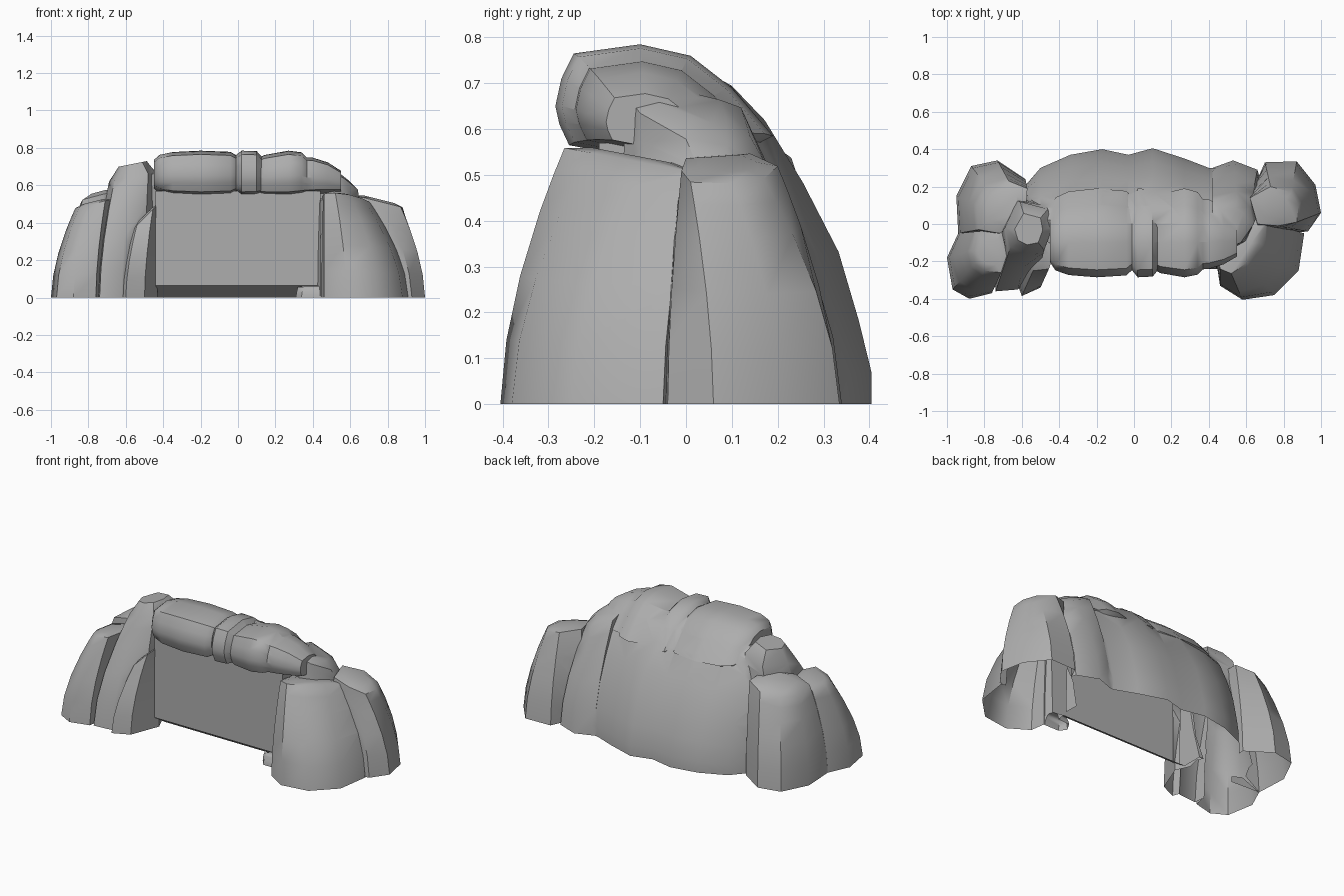
import bpy, bmesh, math
from mathutils import Vector

cube = bpy.data.objects.get("Cube")
if cube:
    bpy.data.objects.remove(cube, do_unlink=True)

stone = bpy.data.materials.new("grey_stone")
stone.use_nodes = True
GREY = (0.42, 0.42, 0.42, 1)
stone.diffuse_color = GREY
stone.node_tree.nodes["Principled BSDF"].inputs["Base Color"].default_value = GREY

BURIED = -.05   # parts run a little below ground and are trimmed at the end
parts = []


def loft(name, rings):
    """Closed solid skinned over a list of equal-length rings."""
    bm = bmesh.new()
    rows = [[bm.verts.new(p) for p in ring] for ring in rings]
    n = len(rows[0])
    for a, b in zip(rows, rows[1:]):
        for i in range(n):
            j = (i + 1) % n
            bm.faces.new((a[i], a[j], b[j], b[i]))
    bm.faces.new(rows[0][::-1])
    bm.faces.new(rows[-1])
    bmesh.ops.recalc_face_normals(bm, faces=bm.faces)
    mesh = bpy.data.meshes.new(name)
    bm.to_mesh(mesh)
    bm.free()
    mesh.materials.append(stone)
    obj = bpy.data.objects.new(name, mesh)
    bpy.context.collection.objects.link(obj)
    parts.append(obj)
    return obj


def rock(name, base, top, height, gx=0.0, gy=0.0, crown=0.012):
    """Boulder: base outline curving in to a tilted top outline and a raised crown."""
    base = [Vector(p) for p in base]
    top = [Vector(p) for p in top]
    mid = sum(top, Vector((0, 0))) / len(top)

    def tilt(p):
        return height + gx * (p.x - mid.x) + gy * (p.y - mid.y)

    rings = [[(b.x, b.y, BURIED) for b in base]]
    for t in (0, 0.25, 0.5, 0.75, 0.9, 1):
        ring = []
        for b, p in zip(base, top):
            q = b.lerp(p, t ** 1.7)
            ring.append((q.x, q.y, tilt(p) * t))
        rings.append(ring)
    inner = [mid.lerp(p, 0.6) for p in top]
    rings.append([(q.x, q.y, tilt(q) + crown) for q in inner])
    loft(name, rings)


# Right-hand boulders (-x side)
rock("right_outer_front_rock",
     [(-1, -.18), (-.97, -.35), (-.88, -.4), (-.76, -.37), (-.73, -.2), (-.73, -.06), (-.94, -.05)],
     [(-.87, -.14), (-.85, -.21), (-.8, -.25), (-.71, -.26), (-.68, -.17), (-.7, -.03), (-.84, -.04)],
     .5, gx=.25)
rock("right_outer_back_rock",
     [(-.94, -.05), (-.72, -.06), (-.58, .1), (-.58, .24), (-.73, .34), (-.87, .31), (-.95, .15)],
     [(-.83, -.03), (-.72, -.05), (-.58, .03), (-.57, .19), (-.67, .23), (-.78, .19), (-.84, .1)],
     .54, gx=.25, gy=-.1, crown=.025)
rock("right_tall_rock",
     [(-.76, -.1), (-.74, -.36), (-.62, -.35), (-.5, -.22), (-.45, 0), (-.55, .2), (-.7, .15)],
     [(-.69, -.02), (-.66, -.12), (-.58, -.16), (-.48, -.14), (-.44, -.03), (-.46, .08), (-.61, .12)],
     .645, gx=.2, crown=.07)
rock("right_jamb_rock",
     [(-.63, -.3), (-.6, -.385), (-.5, -.34), (-.43, -.16), (-.48, -.05), (-.62, -.15)],
     [(-.58, -.2), (-.54, -.25), (-.455, -.24), (-.425, -.15), (-.48, -.05), (-.56, -.1)],
     .42, gx=1)

# Left-hand boulders (+x side)
rock("left_front_rock",
     [(.44, -.2), (.46, -.33), (.58, -.405), (.75, -.38), (.88, -.25), (.91, -.05), (.68, 0), (.45, 0)],
     [(.45, -.17), (.46, -.24), (.52, -.265), (.6, -.21), (.67, -.1), (.71, .01), (.6, .05), (.47, .03)],
     .53, gy=-.19)
rock("left_outer_back_rock",
     [(.66, -.06), (.93, -.04), (1, .06), (.97, .21), (.87, .335), (.7, .33), (.62, .15)],
     [(.66, 0), (.77, -.01), (.87, .01), (.88, .1), (.84, .17), (.73, .2), (.62, .14)],
     .51, gx=-.25)
rock("left_tall_rock",
     [(.45, -.1), (.55, -.15), (.68, -.06), (.7, .15), (.66, .29), (.53, .34), (.42, .3)],
     [(.42, -.06), (.5, -.13), (.57, -.1), (.64, 0), (.62, .09), (.55, .14), (.42, .12)],
     .625, gx=-.45, gy=-.25, crown=.025)
rock("left_jamb_rock",
     [(.42, -.17), (.44, -.24), (.52, -.24), (.52, -.05), (.43, -.05)],
     [(.43, -.17), (.445, -.21), (.52, -.21), (.52, -.05), (.43, -.05)],
     .52)
rock("pebble",
     [(.31, -.2), (.34, -.24), (.46, -.24), (.46, -.14), (.34, -.15)],
     [(.32, -.2), (.35, -.22), (.46, -.22), (.46, -.16), (.35, -.17)],
     .055, crown=.006)

# Roof blocks: a shared cross-section, pinched at both ends of each block
section = [(-.1, .535), (-.255, .565), (-.276, .61), (-.285, .65), (-.272, .71), (-.245, .765),
           (-.1, .785), (.01, .76), (.1, .69), (.19, .585), (.1, .54)]


def roof_block(name, steps):
    """Steps are (x, section scale, drop)."""
    cy, cz = -.08, .66
    loft(name, [[(x, cy + (y - cy) * s, cz - drop + (z - cz) * s) for y, z in section]
                for x, s, drop in steps])


roof_block("roof_block_wide", [(-.45, .6, 0), (-.42, .82, 0), (-.35, .94, 0),
                               (-.2, 1, 0), (-.04, .95, 0), (0, .76, 0)])
roof_block("roof_block_narrow", [(-.01, .82, 0), (.02, 1, 0), (.1, .98, 0), (.13, .8, .01)])
roof_block("roof_block_middle", [(.11, .8, .015), (.14, .89, .01), (.27, 1, 0),
                                 (.34, .93, 0), (.37, .78, .01)])
roof_block("roof_block_end", [(.35, .8, .01), (.4, .78, .01), (.48, .66, .02), (.55, .46, .04)])

# Entrance panel with a lip sloping back to the ground
panel = [(-.19, .57), (-.19, .065), (-.09, 0), (-.013, BURIED), (.1, BURIED), (.1, .57)]
loft("entrance_panel", [[(x, y, z) for y, z in panel] for x in (-.44, .44)])

# Back shell: one slope profile swept across stations of (x, front, back, top)
slope = [(0, .95), (.29, .985), (.45, .92), (.58, .82), (.73, .64), (.87, .44), (.95, .24), (1, .09), (1, 0)]
stations = [(-.62, -.02, .16, .56), (-.5, -.08, .3, .68), (-.34, -.15, .37, .735),
            (-.17, -.15, .4, .75), (-.03, -.15, .37, .745), (.1, -.15, .405, .755),
            (.27, -.15, .35, .745), (.4, -.12, .3, .71), (.52, -.06, .3, .65), (.6, -.02, .24, .56)]
arch = loft("rock_archway",
            [[(x, f + (b - f) * u, h * v) for u, v in slope] + [(x, b, BURIED), (x, .05, BURIED)]
             for x, f, b, h in stations])

# Fuse every part into one hollow skin
bpy.ops.object.select_all(action='DESELECT')
arch.select_set(True)
bpy.context.view_layer.objects.active = arch
for part in parts[:-1]:
    union = arch.modifiers.new("union", 'BOOLEAN')
    union.operation = 'UNION'
    union.solver = 'EXACT'
    union.object = part
    bpy.ops.object.modifier_apply(modifier=union.name)
    bpy.data.objects.remove(part, do_unlink=True)

# Trim at ground level, leaving the underside open
bm = bmesh.new()
bm.from_mesh(arch.data)
bmesh.ops.bisect_plane(bm, geom=bm.verts[:] + bm.edges[:] + bm.faces[:],
                       plane_co=(0, 0, 0), plane_no=(0, 0, 1), clear_inner=True)
bm.to_mesh(arch.data)
bm.free()
bpy.ops.object.shade_smooth_by_angle(angle=math.radians(42))
